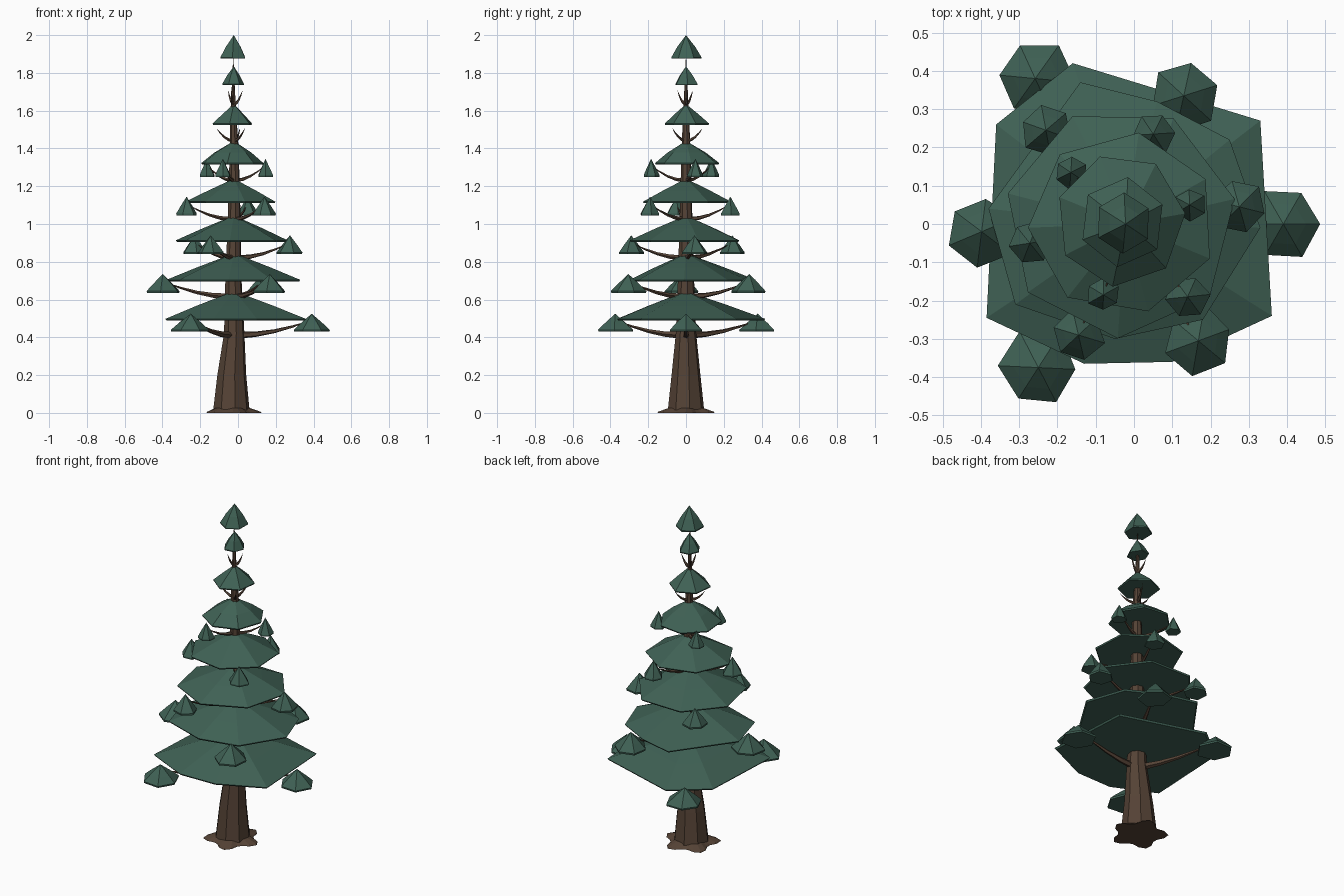
import bpy, bmesh, math, random
from mathutils import Vector

if "Cube" in bpy.data.objects:
    bpy.data.objects.remove(bpy.data.objects["Cube"])

random.seed(4)
TAU = math.tau


def material(name, rgb):
    m = bpy.data.materials.new(name)
    m.diffuse_color = (*rgb, 1)
    m.use_nodes = True
    m.node_tree.nodes["Principled BSDF"].inputs["Base Color"].default_value = m.diffuse_color
    return m


GREEN = material("needles", (0.05, 0.12, 0.09))
BROWN = material("bark", (0.09, 0.055, 0.036))


def loft(name, rings, mat, tip=None):
    """Skin a list of equal-length rings, closing the ends flat or to a tip."""
    bm = bmesh.new()
    vr = [[bm.verts.new(p) for p in r] for r in rings]
    n = len(vr[0])
    for a, b in zip(vr, vr[1:]):
        for i in range(n):
            bm.faces.new((a[i], a[(i + 1) % n], b[(i + 1) % n], b[i]))
    bm.faces.new(vr[0][::-1])
    if tip is None:
        bm.faces.new(vr[-1])
    else:
        t = bm.verts.new(tip)
        for i in range(n):
            bm.faces.new((vr[-1][i], vr[-1][(i + 1) % n], t))
    bmesh.ops.recalc_face_normals(bm, faces=bm.faces)
    me = bpy.data.meshes.new(name)
    bm.to_mesh(me)
    bm.free()
    me.materials.append(mat)
    ob = bpy.data.objects.new(name, me)
    bpy.context.collection.objects.link(ob)
    return ob


def ring(cx, cy, z, rx, ry, n, phase=0.0):
    return [(cx + rx * math.cos(phase + TAU * i / n),
             cy + ry * math.sin(phase + TAU * i / n), z) for i in range(n)]


def canopy(name, outline, cx, cy, z0, z1, mid=0.55, mid_h=0.5, lip=0.06):
    """Faceted cone: flat underside, short lip, middle ring, apex."""
    h = z1 - z0

    def scaled(s, z):
        return [(cx + (x - cx) * s, cy + (y - cy) * s, z) for x, y in outline]
    loft(name, [scaled(0.98, z0), scaled(1, z0 + lip * h), scaled(mid, z0 + mid_h * h)],
         GREEN, (cx, cy, z1))


# Trunk and flared root plate
trunk = [(0.015, -0.035, 0.098), (0.2, -0.033, 0.078), (0.42, -0.02, 0.055), (0.7, -0.024, 0.044),
         (1.05, -0.02, 0.034), (1.4, -0.02, 0.024), (1.6, -0.025, 0.015), (1.75, -0.025, 0.007)]
loft("trunk", [ring(x, 0, z, r, r, 8, 0.2) for z, x, r in trunk], BROWN, (-0.025, 0, 1.9))


def star(r, amp, z):
    pts = []
    for i in range(25):
        a = TAU * i / 25
        q = r + amp * math.cos(5 * a)
        pts.append((-0.035 + q * math.cos(a), q * math.sin(a), z))
    return pts


loft("roots", [star(0.135, 0.025, 0), star(0.13, 0.025, 0.006), star(0.09, 0.01, 0.025)], BROWN)

# Two lowest canopy tiers have distinctive outlines
canopy("canopy_1", [(-0.385, -0.245), (-0.13, -0.365), (0.1, -0.36), (0.36, -0.24),
                    (0.33, 0.27), (-0.16, 0.42), (-0.36, 0.26)], -0.02, 0, 0.488, 0.645)
canopy("canopy_2", [(-0.38, 0.04), (-0.31, -0.21), (-0.05, -0.3), (0.18, -0.25), (0.33, -0.01),
                    (0.25, 0.22), (0.06, 0.32), (-0.14, 0.37)], -0.02, 0, 0.695, 0.845)

# Upper tiers: x range, y range, base, apex, sides, phase, mid radius
tiers = [(-0.33, 0.26, -0.29, 0.30, 0.905, 1.045, 7, 0.2, 0.55),
         (-0.27, 0.21, -0.23, 0.235, 1.11, 1.24, 7, 0.5, 0.55),
         (-0.20, 0.13, -0.16, 0.18, 1.315, 1.44, 7, 0.1, 0.6),
         (-0.14, 0.08, -0.11, 0.12, 1.525, 1.635, 6, 0.4, 0.55),
         (-0.082, 0.03, -0.06, 0.065, 1.735, 1.835, 6, 0.1, 0.6),
         (-0.10, 0.045, -0.075, 0.08, 1.875, 2.0, 6, 0.5, 0.6)]
for k, (xa, xb, ya, yb, z0, z1, n, ph, mid) in enumerate(tiers):
    pts = ring((xa + xb) / 2, (ya + yb) / 2, 0, (xb - xa) / 2 * 1.03, (yb - ya) / 2 * 1.03, n, ph)
    canopy(f"canopy_{k + 3}", [p[:2] for p in pts], -0.022, 0, z0, z1, mid)


# Curved tapering branches
def branch(name, ang, length, z0, rise, r):
    d = Vector((math.cos(ang), math.sin(ang), 0))
    s = Vector((-d.y, d.x, 0))
    o = Vector((-0.022, 0, z0))
    rings = []
    for t in (0.03, 0.3, 0.55, 0.8):
        c = o + d * (length * t) + Vector((0, 0, rise * t * t))
        w = r * (1 - 0.85 * t)
        u = (Vector((0, 0, length)) - d * (2 * rise * t)).normalized()
        rings.append([c + s * w * math.cos(TAU * i / 5) + u * w * math.sin(TAU * i / 5)
                      for i in range(5)])
    loft(name, rings, BROWN, o + d * length + Vector((0, 0, rise)))


# Needle clusters at branch ends: base z, apex z, radius, centres
levels = [(0.43, 0.525, 0.1, [(0.39, 0.0), (-0.25, -0.375), (-0.258, 0.38)]),
          (0.635, 0.735, 0.09, [(-0.398, -0.02), (0.168, -0.305), (0.13, 0.335)]),
          (0.84, 0.94, 0.068, [(0.275, 0.045), (-0.145, -0.29), (-0.23, 0.245)]),
          (1.045, 1.145, 0.056, [(-0.272, -0.05), (0.14, -0.19), (0.05, 0.235)]),
          (1.25, 1.345, 0.042, [(0.145, 0.05), (-0.08, -0.185), (-0.165, 0.135)])]
for k, (z0, z1, r, spots) in enumerate(levels):
    for j, (x, y) in enumerate(spots):
        outline = []
        for i in range(6):
            a = TAU * i / 6 + j + 0.4 * k
            q = r * random.uniform(0.92, 1.1)
            outline.append((x + q * math.cos(a), y + q * math.sin(a)))
        canopy(f"cluster_{k + 1}_{j + 1}", outline, x, y, z0, z1, 0.62, 0.46, 0.1)
        branch(f"branch_{k + 1}_{j + 1}", math.atan2(y, x + 0.022),
               math.hypot(x + 0.022, y) * 0.95, z0 - 0.02, 0.075, 0.02 - 0.002 * k)

# Short upturned shoots near the top
for k, (z, length, rise, ph) in enumerate([(1.44, 0.095, 0.07, 3.3), (1.635, 0.048, 0.075, 0.2)]):
    for j in range(3):
        branch(f"shoot_{k + 1}_{j + 1}", ph + TAU * j / 3, length, z, rise, 0.011)
